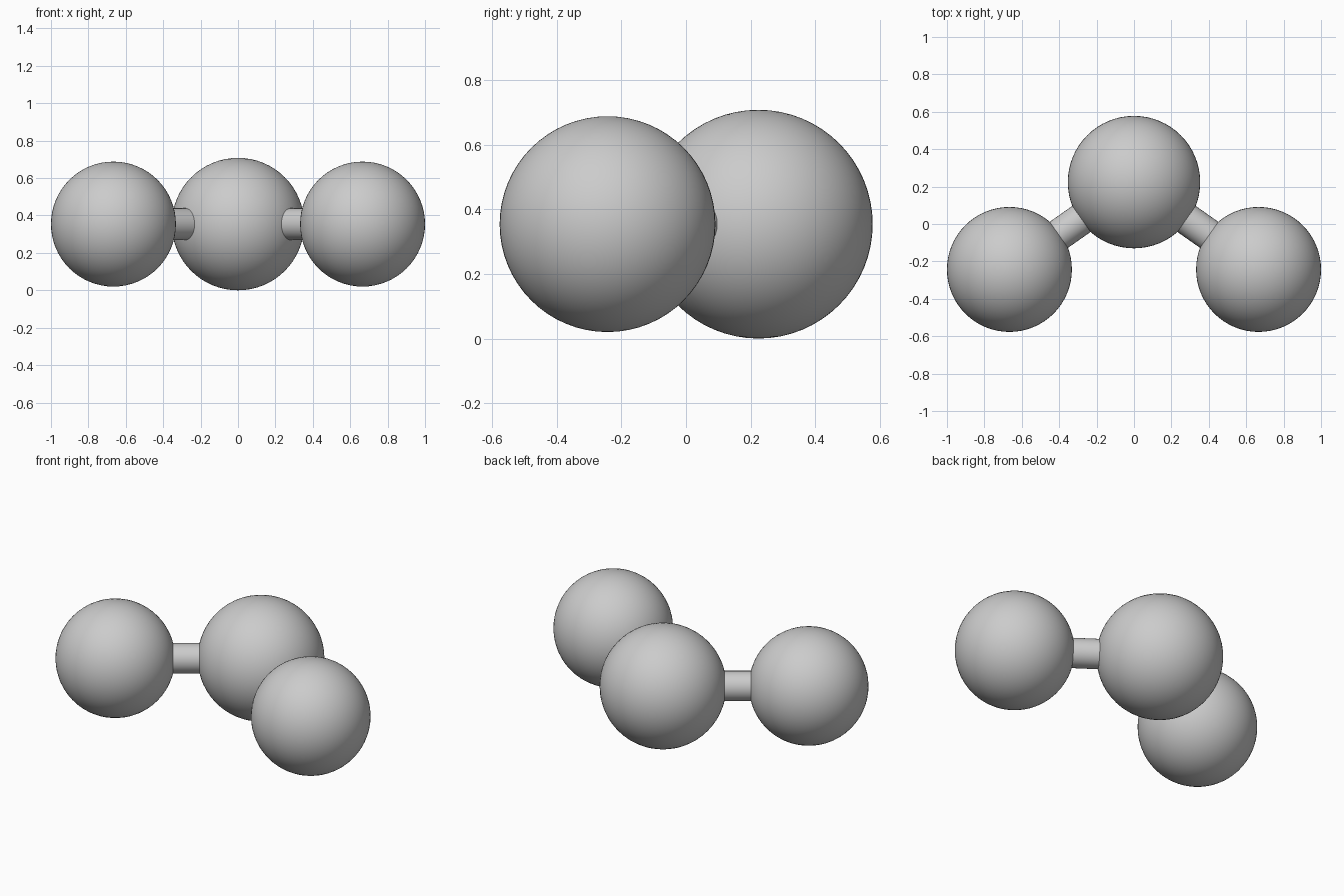
import bpy
from mathutils import Vector

if "Cube" in bpy.data.objects:
    bpy.data.objects.remove(bpy.data.objects["Cube"])

Z = 0.354
CENTRE = Vector((0, 0.224, Z))
OUTER_R, CENTRE_R, BOND_R = 0.334, 0.354, 0.085


def ball(name, loc, radius):
    bpy.ops.mesh.primitive_uv_sphere_add(segments=64, ring_count=32, radius=radius, location=loc)
    obj = bpy.context.object
    obj.name = name
    bpy.ops.object.shade_smooth()


def rod(name, a, b, radius):
    d = b - a
    bpy.ops.mesh.primitive_cylinder_add(vertices=32, radius=radius, depth=d.length, location=(a + b) / 2)
    obj = bpy.context.object
    obj.name = name
    obj.rotation_euler = d.to_track_quat('Z', 'Y').to_euler()
    bpy.ops.object.shade_smooth_by_angle()


# Large central ball
ball("centre_ball", CENTRE, CENTRE_R)

# Mirrored outer balls and the rods joining them to the centre
for side, s in (("left", -1), ("right", 1)):
    outer = Vector((s * (1 - OUTER_R), -0.243, Z))
    ball(side + "_ball", outer, OUTER_R)
    rod(side + "_rod", outer, CENTRE, BOND_R)
